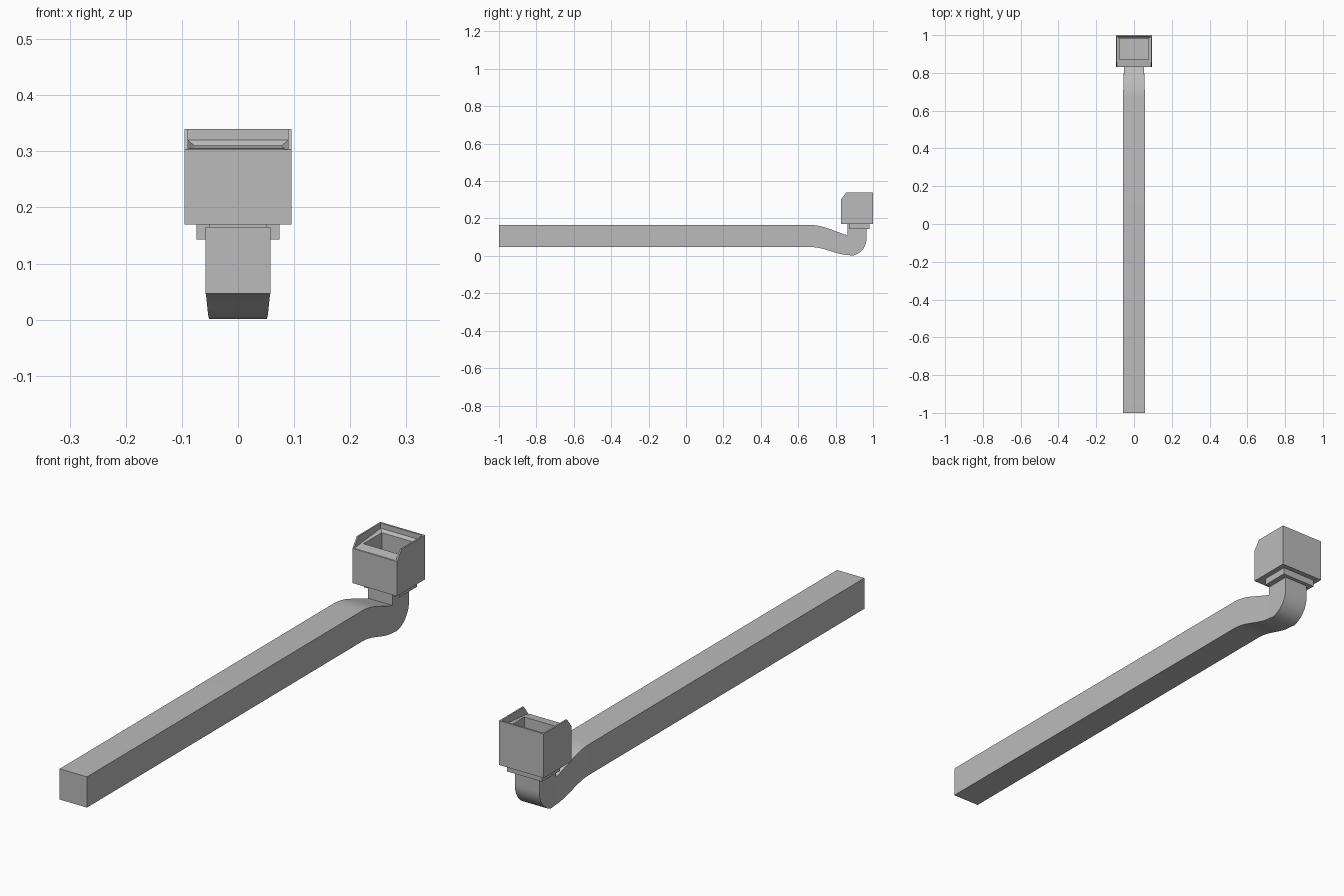
import bpy, bmesh, math

if "Cube" in bpy.data.objects:
    bpy.data.objects.remove(bpy.data.objects["Cube"])

grey = bpy.data.materials.new("plain_grey")
grey.diffuse_color = (0.5, 0.5, 0.5, 1)
grey.use_nodes = True
grey.node_tree.nodes["Principled BSDF"].inputs["Base Color"].default_value = grey.diffuse_color


def loft(name, rings):
    """Skin a list of four-point rings and cap both ends."""
    bm = bmesh.new()
    vs = [[bm.verts.new(p) for p in r] for r in rings]
    for a, b in zip(vs, vs[1:]):
        for i in range(4):
            j = (i + 1) % 4
            bm.faces.new((a[i], a[j], b[j], b[i]))
    bm.faces.new(vs[0][::-1])
    bm.faces.new(vs[-1])
    bmesh.ops.recalc_face_normals(bm, faces=bm.faces[:])
    return finish(name, bm)


def prism(name, profile, half):
    """Extrude a (y, z) profile symmetrically along x."""
    bm = bmesh.new()
    f = bm.faces.new([bm.verts.new((-half, y, z)) for y, z in profile])
    ext = bmesh.ops.extrude_face_region(bm, geom=[f])["geom"]
    moved = [v for v in ext if isinstance(v, bmesh.types.BMVert)]
    bmesh.ops.translate(bm, verts=moved, vec=(2 * half, 0, 0))
    bmesh.ops.recalc_face_normals(bm, faces=bm.faces[:])
    return finish(name, bm)


def finish(name, bm):
    me = bpy.data.meshes.new(name)
    bm.to_mesh(me)
    bm.free()
    me.materials.append(grey)
    ob = bpy.data.objects.new(name, me)
    bpy.context.collection.objects.link(ob)
    return ob


def rect(hx, y0, y1, z_front, z_back):
    return [(-hx, y0, z_front), (hx, y0, z_front), (hx, y1, z_back), (-hx, y1, z_back)]


# Square bar that dips in an S-curve, then turns up into the stem
stations = [((-1, 0.165), (-1, 0.047))]
steps = 10
for i in range(steps + 1):
    t = i / steps
    s = t * t * (2 - t)
    stations.append(((0.67 + 0.194 * t, 0.165 - 0.055 * s),
                     (0.67 + 0.205 * t, 0.047 - 0.043 * (t * t * (3 - 2 * t)))))
for i in range(1, 11):
    a = math.pi / 2 * i / 10
    stations.append(((0.864, 0.110 + 0.001 * i),
                     (0.875 + 0.09 * math.sin(a), 0.092 - 0.09 * math.cos(a) - 0.002 * math.cos(a))))
stations.append(((0.864, 0.172), (0.965, 0.172)))
rings = []
for (yt, zt), (yb, zb) in stations:
    w = 0.058 - 0.006 * min(1, max(0, (yt - 0.67) / 0.194))
    rings.append([(-w, yt, zt), (w, yt, zt), (w, yb, zb), (-w, yb, zb)])
bar = loft("bent_bar", rings)
bpy.context.view_layer.objects.active = bar
bar.select_set(True)
bpy.ops.object.shade_smooth_by_angle(angle=math.radians(30))
bar.select_set(False)

# Collar under the socket
prism("collar", [(0.872, 0.143), (0.98, 0.143), (0.98, 0.172), (0.872, 0.172)], 0.074)

# Socket box with chamfered front upper edge
socket = prism("socket_box", [(0.83, 0.17), (1, 0.17), (1, 0.34), (0.857, 0.34), (0.83, 0.303)], 0.095)

# Cutter: open front rim, sloping lip and deep rectangular hole
cutter = loft("socket_cutter", [
    rect(0.089, 0.80, 0.993, 0.38, 0.38),
    rect(0.089, 0.80, 0.993, 0.301, 0.32),
    rect(0.077, 0.872, 0.983, 0.31, 0.31),
    rect(0.077, 0.872, 0.983, 0.19, 0.19)])
cutter.hide_render = True
cutter.hide_viewport = False
cutter.display_type = 'WIRE'
mod = socket.modifiers.new("hollow", 'BOOLEAN')
mod.operation = 'DIFFERENCE'
mod.solver = 'EXACT'
mod.object = cutter
bpy.context.view_layer.objects.active = socket
bpy.ops.object.modifier_apply(modifier=mod.name)
bpy.data.objects.remove(cutter)
